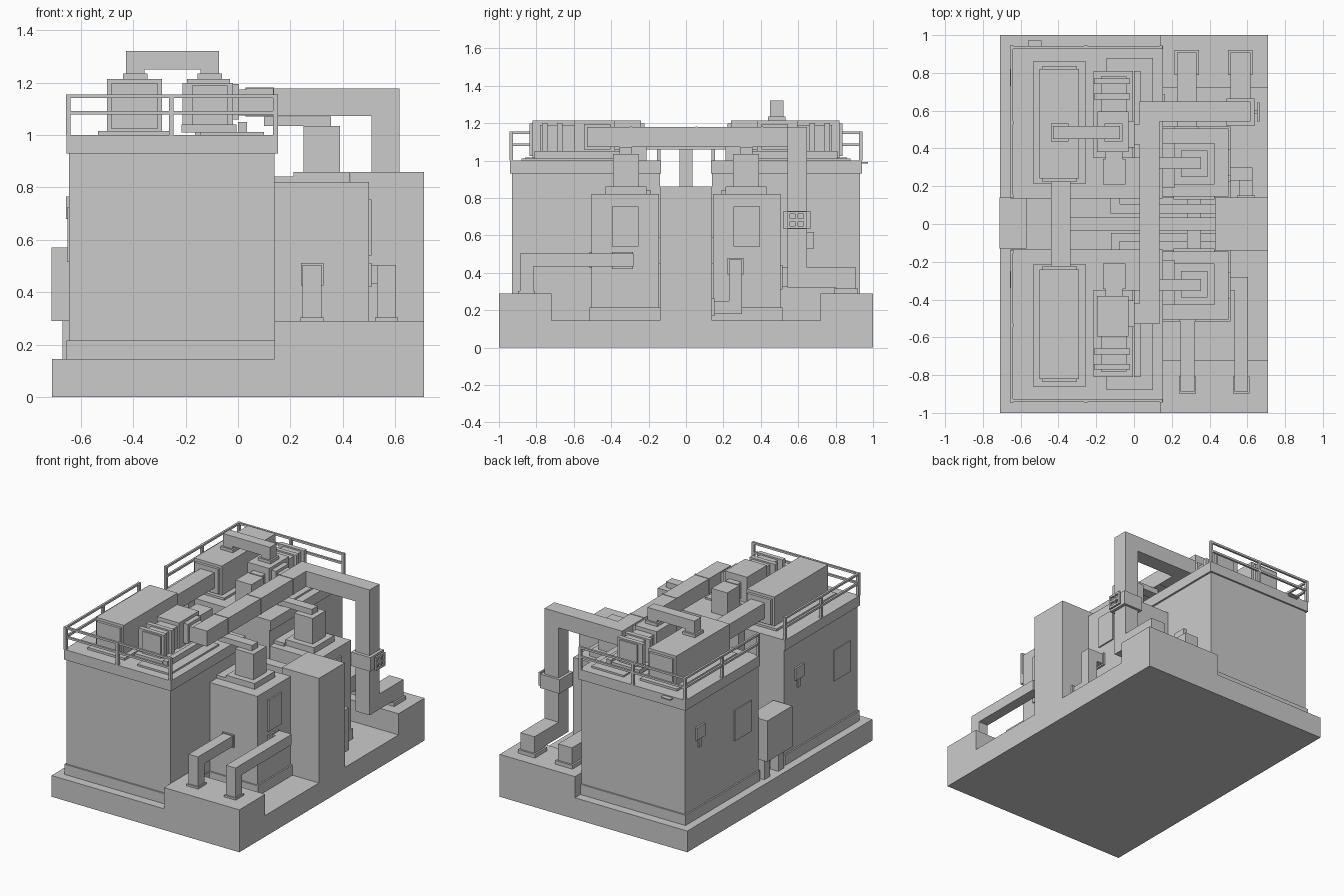
import bpy, bmesh
from mathutils import Matrix, Vector


def boxes(name, specs):
    """One object from boxes given as (x0, x1, y0, y1, z0, z1)."""
    bm = bmesh.new()
    for x0, x1, y0, y1, z0, z1 in specs:
        c = Vector((x0 + x1, y0 + y1, z0 + z1)) / 2
        m = Matrix.Translation(c) @ Matrix.Diagonal((abs(x1 - x0), abs(y1 - y0), abs(z1 - z0), 1))
        bmesh.ops.create_cube(bm, size=1, matrix=m)
    me = bpy.data.meshes.new(name)
    bm.to_mesh(me)
    bm.free()
    ob = bpy.data.objects.new(name, me)
    bpy.context.collection.objects.link(ob)
    return ob


def box(name, *b):
    return boxes(name, [b])


def duct(name, pts, h):
    """Square duct along an axis-aligned path, h = half width; free ends stay flush."""
    specs = []
    for i in range(len(pts) - 1):
        a, b = pts[i], pts[i + 1]
        spec = []
        for k in range(3):
            lo, hi = sorted((a[k], b[k]))
            if hi - lo < 1e-6:
                spec += [lo - h, hi + h]
                continue
            ends = {a[k]: 0 if i == 0 else h, b[k]: 0 if i == len(pts) - 2 else h}
            spec += [lo - ends[lo], hi + ends[hi]]
        specs.append(spec)
    return boxes(name, specs)


# foundation with raised plinths and central tower
box("foundation", -.71, .71, -1, 1, 0, .145)
box("central_tower", .43, .71, -.14, .14, .145, .86)

for s, side in ((-1, "front"), (1, "rear")):
    def m(name, x0, x1, y0, y1, z0, z1):
        return box(f"{side}_{name}", x0, x1, s * y0, s * y1, z0, z1)

    # main building
    m("plinth", .14, .71, .72, 1, .145, .29)
    m("building_walls", -.645, .14, .14, .93, .145, .93)
    m("building_skirt", -.655, .145, .135, .94, .145, .215)
    m("roof_slab", -.655, .153, .135, .942, .93, 1)

    # panels on the left wall, same order on both buildings
    o = 0 if s > 0 else -1.07
    box(f"{side}_wall_panel", -.652, -.64, .22 + o, .40 + o, .515, .725)
    boxes(f"{side}_wall_switch_box", [(-.657, -.64, .73 + o, .82 + o, .68, .765),
                                      (-.652, -.64, .76 + o, .79 + o, .62, .68)])

    # roof railing on the outer and left edges
    t = .009
    rail = [(x - t, x + t, s * .926, s * .944, 1, 1.155) for x in (-.648, -.255, .143)]
    rail += [(-.657, -.639, s * y - t, s * y + t, 1, 1.155) for y in (.146, .535)]
    for z in (1.085, 1.148):
        rail.append((-.657, .152, s * .928, s * .942, z - .007, z + .007))
        rail.append((-.655, -.641, s * .137, s * .942, z - .007, z + .007))
    boxes(f"{side}_railing", rail)

    # large roof air handler
    m("air_handler_pad", -.535, -.255, .215, .86, 1, 1.015)
    m("air_handler", -.5, -.29, .24, .82, 1.015, 1.215)
    m("air_handler_end_panels", -.485, -.305, .222, .837, 1.025, 1.197)

    # roof fan unit
    m("fan_pad", -.145, .1, .35, .88, 1, 1.012)
    m("fan_base", -.215, -.005, .35, .81, 1.01, 1.04)
    m("fan_housing", -.195, -.03, .38, .595, 1.04, 1.215)
    m("fan_motor", -.175, -.04, .595, .78, 1.04, 1.19)
    m("fan_inlet", -.15, -.06, .34, .38, 1.06, 1.17)
    m("fan_inlet_box", -.165, -.045, .21, .345, 1, 1.165)
    boxes(f"{side}_fan_ribs", [(-.212, -.02, s * y, s * (y + .03), 1.04, 1.2) for y in (.66, .74)])
    m("fan_side_rail", 0, .035, .35, .81, 1, 1.05)
    m("fan_outlet", -.03, .05, .42, .53, 1.075, 1.175)
    m("fan_outlet_flange", -.03, .003, .405, .545, 1.06, 1.195)

    # side chamber with stack feeding the main trunk
    m("chamber", .14, .5, .145, .505, .145, .82)
    m("chamber_skirt", .14, .51, .14, .515, .145, .215)
    m("chamber_step", .14, .215, .19, .43, .82, .842)
    m("stack_collar", .212, .427, .21, .43, .82, .86)
    m("stack", .25, .39, .25, .39, .86, 1.035)
    m("stack_branch", .1, .355, .29, .355, 1.035, 1.072)
    m("chamber_door", .5, .51, .255, .395, .54, .755)

# front chamber pipes down to the plinth
duct("front_pipe_inner", [(.283, -.5, .468), (.283, -.852, .468), (.283, -.852, .29)], .036)
duct("front_pipe_outer", [(.5, -.317, .468), (.567, -.317, .468), (.567, -.852, .468),
                          (.567, -.852, .29)], .036)
box("inner_pipe_wall_flange", .24, .326, -.515, -.505, .425, .511)
box("outer_pipe_wall_flange", .5, .51, -.395, -.283, .42, .512)
for n, x in (("inner", .283), ("outer", .567)):
    box(f"{n}_pipe_foot_flange", x - .044, x + .044, -.898, -.808, .29, .303)

# rear pipe from chamber to plinth
duct("rear_pipe", [(.28, .5, .375), (.28, .855, .375), (.28, .855, .29)], .052)
for n, x in (("rear_pipe", .28), ("trunk", .563)):
    box(f"{n}_foot_flange", x - .065, x + .065, .79, .92, .29, .315)
box("rear_pipe_wall_flange", .215, .345, .505, .515, .31, .44)

# main exhaust trunk over the roofs and down to the rear plinth
duct("main_trunk", [(.083, -.53, 1.126), (.083, .595, 1.126), (.563, .595, 1.126),
                    (.563, .595, .375), (.563, .855, .375), (.563, .855, .29)], .053)
boxes("trunk_joints", [(.028, .138, y, y + .012, 1.071, 1.182) for y in (-.3, .05, .4)])

# damper collar and hand wheel on the trunk
box("damper_collar", .49, .637, .52, .665, .635, .73)
box("damper_spindle", .637, .66, .583, .603, .67, .69)
boxes("damper_wheel", [(.652, .664, .543, .643, z - .007, z + .007) for z in (.643, .682, .721)]
      + [(.652, .664, y - .007, y + .007, .636, .728) for y in (.55, .593, .636)])
box("rear_wall_box", .14, .165, .6, .685, .53, .617)

# air handler link and rear bridge duct
box("air_handler_link", -.44, -.335, -.23, .23, 1.06, 1.165)
duct("bridge_duct", [(-.393, .485, 1.215), (-.393, .485, 1.286), (-.108, .485, 1.286),
                     (-.108, .485, 1.215)], .035)
boxes("bridge_flanges", [(x - .047, x + .047, .438, .532, 1.215, 1.235) for x in (-.393, -.108)])

# pipework in the passage between the buildings
duct("passage_main_pipe", [(-.385, 0, 1.06), (-.385, 0, .76), (.43, 0, .76)], .035)
duct("passage_side_pipe", [(-.1, .14, .6), (-.1, .08, .6), (.43, .08, .6)], .025)
duct("passage_lower_pipe", [(-.1, -.14, .5), (-.1, -.07, .5), (.43, -.07, .5)], .022)
box("chamber_link", .28, .355, -.145, .145, .48, .56)
boxes("chamber_link_flanges", [(.21, .425, y, y + .015, .45, .59) for y in (-.145, .13)])

# control cabinet in the passage
box("control_cabinet", -.713, -.57, -.13, .14, .29, .57)
boxes("cabinet_legs", [(-.67, -.61, y, y + .06, .145, .29) for y in (-.1, .05)])

# small drain pipe from the tower to the rear chamber
duct("drain_pipe", [(.593, .14, .215), (.593, .265, .215), (.593, .265, .435), (.5, .265, .435)], .035)
box("drain_tower_flange", .545, .64, .14, .152, .168, .262)
box("drain_chamber_flange", .5, .512, .222, .308, .39, .478)

# small sign plate behind the rear roof
box("rear_plate", -.56, -.49, .942, .972, .985, .993)
